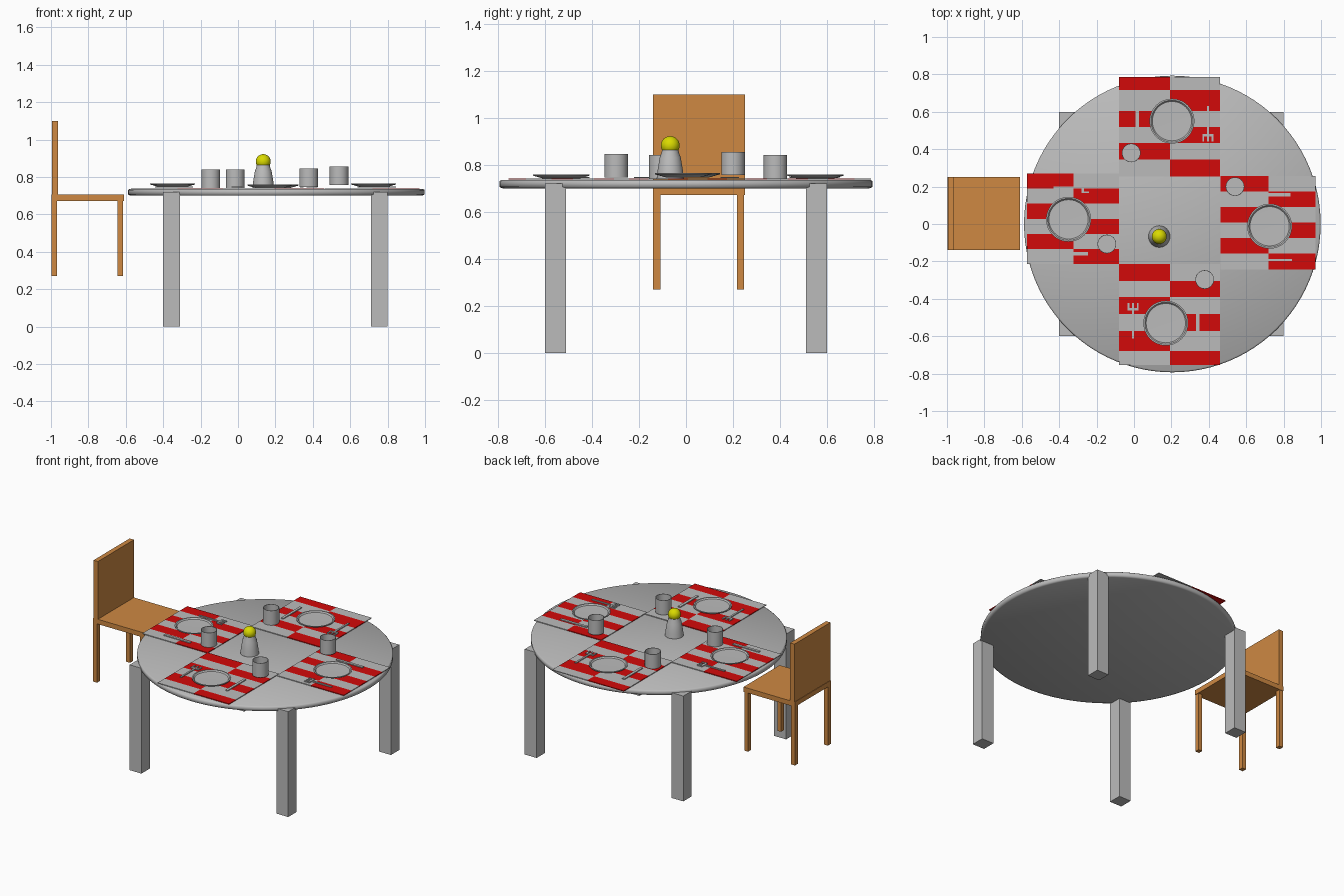
import bpy, bmesh, math
from mathutils import Matrix, Vector

if "Cube" in bpy.data.objects:
    bpy.data.objects.remove(bpy.data.objects["Cube"])


def material(name, rgb):
    m = bpy.data.materials.new(name)
    m.diffuse_color = (*rgb, 1)
    m.use_nodes = True
    m.node_tree.nodes["Principled BSDF"].inputs["Base Color"].default_value = m.diffuse_color
    return m


GREY = material("light grey", (0.5, 0.5, 0.5))
RED = material("red", (0.65, 0.003, 0.003))
WOOD = material("orange wood", (0.62, 0.25, 0.055))
YELLOW = material("yellow", (0.7, 0.7, 0.0))


def finish(bm, name, *mats):
    bmesh.ops.recalc_face_normals(bm, faces=bm.faces)
    mesh = bpy.data.meshes.new(name)
    bm.to_mesh(mesh)
    bm.free()
    for m in mats:
        mesh.materials.append(m)
    ob = bpy.data.objects.new(name, mesh)
    bpy.context.collection.objects.link(ob)
    return ob


def add_box(bm, x0, x1, y0, y1, z0, z1):
    size = Matrix.Diagonal((x1 - x0, y1 - y0, z1 - z0, 1))
    mid = Matrix.Translation(((x0 + x1) / 2, (y0 + y1) / 2, (z0 + z1) / 2))
    bmesh.ops.create_cube(bm, size=1, matrix=mid @ size)


def box(name, mat, *bounds):
    bm = bmesh.new()
    add_box(bm, *bounds)
    return finish(bm, name, mat)


def lathe(name, mat, profile, loc, steps=48, angle=40):
    """Turn a (radius, height) profile around the vertical axis."""
    bm = bmesh.new()
    vs = [bm.verts.new((r, 0, z)) for r, z in profile]
    es = [bm.edges.new(p) for p in zip(vs, vs[1:])]
    bmesh.ops.spin(bm, geom=vs + es, cent=(0, 0, 0), axis=(0, 0, 1),
                   angle=2 * math.pi, steps=steps, use_merge=True)
    bmesh.ops.remove_doubles(bm, verts=bm.verts, dist=1e-5)
    ob = finish(bm, name, mat)
    ob.location = loc
    ob.data.shade_smooth()
    if angle < 180:
        ob.data.set_sharp_from_angle(angle=math.radians(angle))
    return ob


# table: softly shaded round top on four square legs
lathe("table_top", GREY, [(0, 0.70), (0.78, 0.70), (0.793, 0.706), (0.793, 0.73),
                          (0.785, 0.736), (0, 0.736)], (0.205, 0, 0), 96, 180)
for x in (-0.40, 0.71):
    for y in (-0.60, 0.51):
        box("table_leg", GREY, x, x + 0.09, y, y + 0.09, 0, 0.72)

# chair
box("chair_seat", WOOD, -0.998, -0.61, -0.14, 0.25, 0.672, 0.705)
box("chair_back", WOOD, -0.995, -0.962, -0.14, 0.25, 0.705, 1.10)
for x in (-0.997, -0.643):
    for y in (-0.14, 0.216):
        box("chair_leg", WOOD, x, x + 0.029, y, y + 0.031, 0.27, 0.672)


def placemat(xs, ys):
    """Two columns of alternating red and grey stripes, listed from the back."""
    bm = bmesh.new()
    for z in (0.737, 0.742):
        grid = [[bm.verts.new((x, y, z)) for x in xs] for y in ys]
        for j in range(len(ys) - 1):
            for i in range(2):
                f = bm.faces.new((grid[j][i], grid[j][i + 1],
                                  grid[j + 1][i + 1], grid[j + 1][i]))
                f.material_index = (i + j) % 2
    # close the sides between the two sheets
    bm.edges.ensure_lookup_table()
    bmesh.ops.bridge_loops(bm, edges=[e for e in bm.edges if e.is_boundary])
    finish(bm, "placemat", RED, GREY)


def even(a, b):
    return [a + (b - a) * k / 6 for k in range(7)]


placemat((-0.08, 0.193, 0.46), (0.787, 0.716, 0.604, 0.519, 0.433, 0.345, 0.255))
placemat((-0.08, 0.193, 0.46), (-0.214, -0.305, -0.39, -0.48, -0.572, -0.68, -0.754))
placemat((-0.573, -0.323, -0.08), even(0.27, -0.215))
placemat((0.463, 0.72, 0.97), even(0.257, -0.242))

# dished plates
PLATE = [(0, 0), (0.075, 0), (0.12, 0.013), (0.12, 0.018), (0.112, 0.018),
         (0.105, 0.010), (0, 0.008)]
for x, y, z in ((0.203, 0.55, 0.741), (0.17, -0.53, 0.741),
                (-0.35, 0.025, 0.747), (0.725, -0.012, 0.747)):
    lathe("plate", GREY, PLATE, (x, y, z))

# open cups
CUP = [(0, 0), (0.05, 0), (0.05, 0.099), (0.047, 0.099), (0.047, 0.008), (0, 0.008)]
for x, y, z in ((-0.015, 0.38, 0.742), (-0.145, -0.107, 0.742),
                (0.378, -0.297, 0.747), (0.54, 0.20, 0.756)):
    lathe("cup", GREY, CUP, (x, y, z), 32)

# shaker with a yellow ball on top
SPOT = (0.135, -0.067, 0)
lathe("shaker_body", GREY, [(0, 0.74), (0.058, 0.74), (0.054, 0.775), (0.045, 0.83),
                            (0.037, 0.852), (0.034, 0.87), (0, 0.87)], SPOT, 32)
BALL = [(0.04 * math.sin(math.pi * k / 16), 0.882 - 0.04 * math.cos(math.pi * k / 16))
        for k in range(17)]
lathe("shaker_ball", YELLOW, BALL, SPOT, 32)


def cutlery(name, parts, x, y, turn):
    """Flat pieces drawn with the tip toward +y, then turned into place."""
    bm = bmesh.new()
    for x0, x1, y0, y1 in parts:
        add_box(bm, x0, x1, y0, y1, 0, 0.006)
    ob = finish(bm, name, GREY)
    ob.location = (x, y, 0.743)
    ob.rotation_euler.z = math.radians(turn)


KNIFE = [(-0.009, 0.009, -0.1, 0.1)]
FORK = [(-0.006, 0.006, -0.095, 0.06), (-0.03, 0.03, 0.055, 0.067)]
FORK += [(t - 0.005, t + 0.005, 0.065, 0.095) for t in (-0.025, 0, 0.025)]
for fork, knife, turn in (((0.395, 0.535), (0.017, 0.553), 180),
                          ((-0.005, -0.517), (0.34, -0.51), 0),
                          ((-0.335, 0.195), (-0.345, -0.16), -90),
                          ((0.75, -0.192), (0.738, 0.156), 90)):
    cutlery("fork", FORK, *fork, turn)
    cutlery("knife", KNIFE, *knife, turn)
